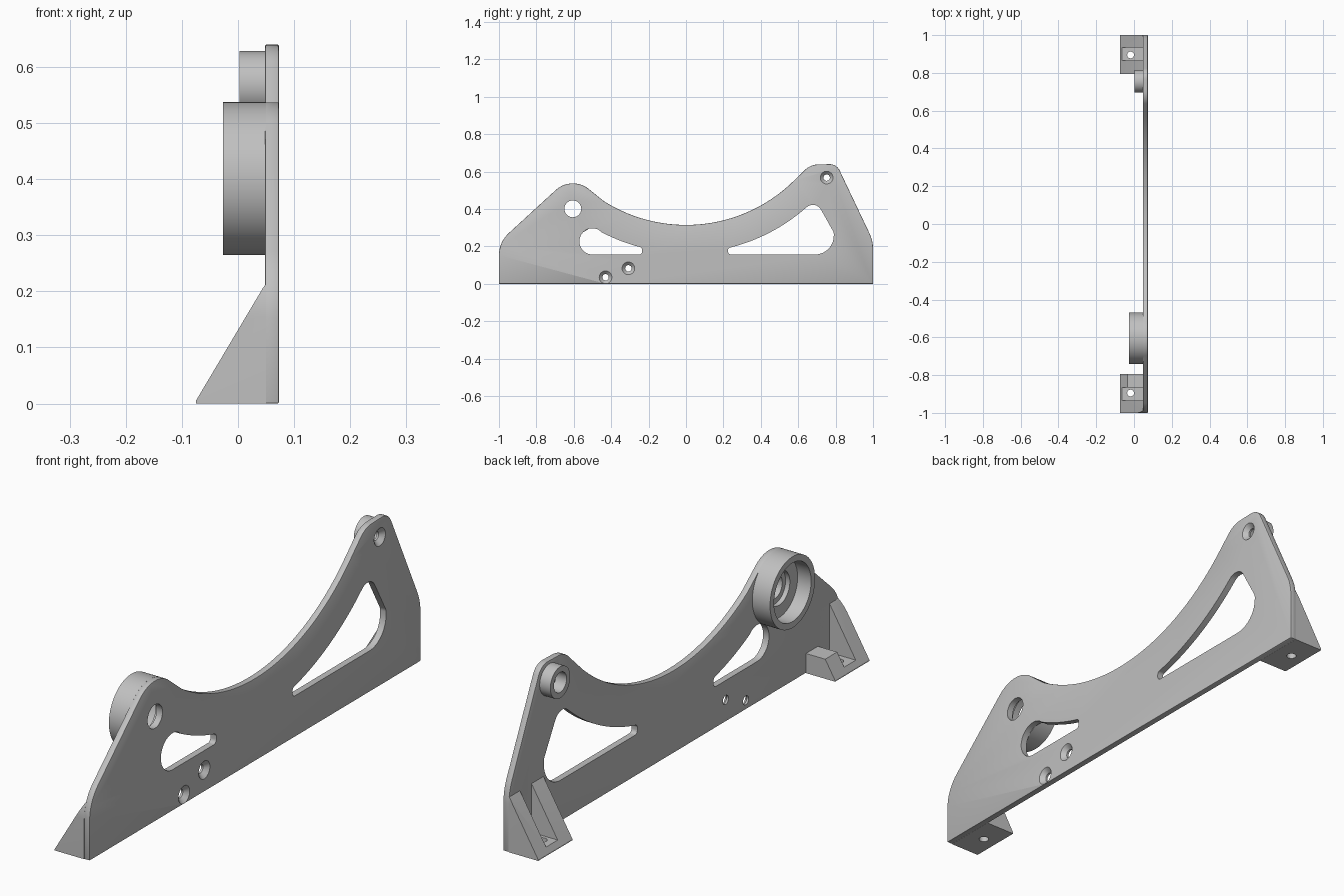
import bpy, bmesh
from math import sin, cos, tan, sqrt, radians, pi
from mathutils import Vector, Matrix

if "Cube" in bpy.data.objects:
    bpy.data.objects.remove(bpy.data.objects["Cube"])

grey = bpy.data.materials.new("light_grey")
grey.use_nodes = True
COLOR = (0.53, 0.53, 0.53, 1)
grey.diffuse_color = COLOR
grey.node_tree.nodes["Principled BSDF"].inputs["Base Color"].default_value = COLOR

INNER, OUTER = 0.048, 0.073      # plate faces along x
ARC_Z, RIM_R, SLOT_R = 1.137, 0.822, 0.972   # shared centre of the big arcs


def finish(name, bm):
    bmesh.ops.remove_doubles(bm, verts=bm.verts, dist=1e-5)
    bmesh.ops.recalc_face_normals(bm, faces=bm.faces)
    mesh = bpy.data.meshes.new(name)
    bm.to_mesh(mesh)
    bm.free()
    mesh.materials.append(grey)
    obj = bpy.data.objects.new(name, mesh)
    bpy.context.collection.objects.link(obj)
    return obj


def prism(name, pts, lo, hi, axis="x"):
    """Extrude a 2D outline along x (points are y,z) or along y (points are x,z)."""
    bm = bmesh.new()
    place = (lambda p: (lo, p[0], p[1])) if axis == "x" else (lambda p: (p[0], lo, p[1]))
    face = bm.faces.new([bm.verts.new(place(p)) for p in pts])
    new = bmesh.ops.extrude_face_region(bm, geom=[face])["geom"]
    step = Vector((hi - lo, 0, 0)) if axis == "x" else Vector((0, hi - lo, 0))
    bmesh.ops.translate(bm, vec=step, verts=[v for v in new if isinstance(v, bmesh.types.BMVert)])
    return finish(name, bm)


def lathe(name, y, z, profile, steps=64):
    """Revolve a closed (radius, x) profile about an x-parallel axis."""
    bm = bmesh.new()
    verts = [bm.verts.new((x, y + r, z)) for r, x in profile]
    edges = [bm.edges.new((verts[i - 1], verts[i])) for i in range(len(verts))]
    bmesh.ops.spin(bm, geom=verts + edges, cent=(0, y, z), axis=(1, 0, 0),
                   angle=2 * pi, steps=steps, use_merge=True)
    bmesh.ops.remove_doubles(bm, verts=bm.verts, dist=1e-5)
    return finish(name, bm)


def box(name, lo, hi):
    return prism(name, [(lo[1], lo[2]), (hi[1], lo[2]), (hi[1], hi[2]), (lo[1], hi[2])], lo[0], hi[0])


def arc(cy, cz, r, a0, a1, n=24):
    angles = [radians(a0 + (a1 - a0) * i / n) for i in range(n + 1)]
    return [(cy + r * cos(a), cz + r * sin(a)) for a in angles]


def saddle(r, y0, y1, n=32):
    ys = [y0 + (y1 - y0) * i / n for i in range(n + 1)]
    return [(y, ARC_Z - sqrt(r * r - y * y)) for y in ys]


def rounded(pts, n=10):
    """Outline of (y, z) or (y, z, fillet radius) points with the fillets filled in."""
    out = []
    for i, p in enumerate(pts):
        c = Vector(p[:2])
        if len(p) < 3:
            out.append(c)
            continue
        u = (Vector(pts[i - 1][:2]) - c).normalized()
        v = (Vector(pts[(i + 1) % len(pts)][:2]) - c).normalized()
        half = u.angle(v) / 2
        mid = c + (u + v).normalized() * p[2] / sin(half)
        reach = p[2] / tan(half)
        s, e = c + u * reach - mid, c + v * reach - mid
        a = s.angle(e)
        out += [mid + (s * sin((1 - k / n) * a) + e * sin(k / n * a)) / sin(a) for k in range(n + 1)]
    return out


def combine(obj, cutters, operation="DIFFERENCE", bevel=0):
    """Bake an optional edge bevel and boolean cuts, then drop the cutters."""
    if bevel:
        mod = obj.modifiers.new("edges", "BEVEL")
        mod.width, mod.segments, mod.angle_limit = bevel, 2, radians(50)
        mod.limit_method = "ANGLE"
    for cutter in cutters:
        cutter.hide_render = True
        mod = obj.modifiers.new("cut", "BOOLEAN")
        mod.operation, mod.object, mod.solver = operation, cutter, "EXACT"
    graph = bpy.context.evaluated_depsgraph_get()
    mesh = bpy.data.meshes.new_from_object(obj.evaluated_get(graph))
    obj.modifiers.clear()
    obj.data = mesh
    for cutter in cutters:
        bpy.data.objects.remove(cutter)


# Side plate outline: straight base, rounded shoulders, saddle arc between them
outline = rounded(
    [(-1, 0), (1, 0), (1, 0.23, 0.2), (0.805, 0.641, 0.06), (0.665, 0.637, 0.1)]
    + saddle(RIM_R, 0.58, -0.44)
    + arc(-0.605, 0.401, 0.136, 50, 132.6)
    + [(-1, 0.223, 0.16)])
plate = prism("side_plate", outline, INNER, OUTER)

# Weight-saving slots
front_slot = rounded([(-0.235, 0.157, 0.015)] + arc(-0.5, 0.227, 0.07, 270, 62)
                     + saddle(SLOT_R, -0.45, -0.235, 12)[:-1] + [(-0.235, 0.194, 0.014)])
rear_slot = rounded([(0.79, 0.157, 0.1), (0.225, 0.157, 0.015), (0.225, 0.192, 0.014)]
                    + saddle(SLOT_R, 0.225, 0.62)[1:]
                    + [(0.692, 0.45, 0.05), (0.79, 0.275, 0.03)])
cuts = [prism("slot_cutter", s, 0, 0.1) for s in (front_slot, rear_slot)]

# Bearing hole and countersunk screw holes
cuts.append(lathe("hole_cutter", -0.605, 0.401, [(0, 0), (0.045, 0), (0.045, 0.1), (0, 0.1)]))
for y, z in ((-0.43, 0.035), (-0.308, 0.083), (0.752, 0.568)):
    cuts.append(lathe("screw_cutter", y, z, [(0, 0), (0.017, 0), (0.017, 0.056),
                                             (0.034, OUTER), (0.034, 0.1), (0, 0.1)], 32))
combine(plate, cuts, bevel=0.003)

# Bearing cup and small spacer ring on the inner face
front_boss = lathe("bearing_cup", -0.605, 0.401,
                   [(0.136, 0.05), (0.136, -0.027), (0.112, -0.027),
                    (0.112, 0.03), (0.065, 0.03), (0.065, 0.05)], 96)
rear_boss = lathe("spacer_ring", 0.755, 0.568,
                  [(0.06, 0.05), (0.06, 0.003), (0.038, 0.003), (0.038, 0.05)])

# Gusseted mounting feet with a channel and a bolt hole
parts = [plate, front_boss, rear_boss]
for name, side in (("front_foot", -1), ("rear_foot", 1)):
    wedge = [(-0.075, 0), (0.05, 0), (0.05, 0.213), (0.045, 0.207), (-0.075, 0.005)]
    foot = prism(name, wedge, *sorted((side * 0.793, side)), axis="y")
    combine(foot, [prism("outline_cutter", outline, -0.2, 0.2)], "INTERSECT")
    y0, y1 = sorted((side * 0.865, side * 0.935))
    bolt = lathe("bolt_cutter", 0, 0, [(0, -0.1), (0.018, -0.1), (0.018, 0.1), (0, 0.1)], 32)
    bolt.data.transform(Matrix.Translation((-0.018, side * 0.895, 0)) @ Matrix.Rotation(pi / 2, 4, "Y"))
    tools = [box("channel_cutter", (-0.1, y0, 0.025), (INNER, y1, 0.3)), bolt]
    if side < 0:  # lowered inner wall below the bearing cup
        tools.append(box("clearance_cutter", (-0.1, y1 - 0.01, 0.075), (0.06, -0.7, 0.3)))
    combine(foot, tools)
    parts.append(foot)

# Smooth curved walls, keep machined edges crisp
bpy.ops.object.select_all(action="DESELECT")
for obj in parts:
    obj.select_set(True)
bpy.context.view_layer.objects.active = plate
bpy.ops.object.shade_smooth_by_angle(angle=radians(30))
